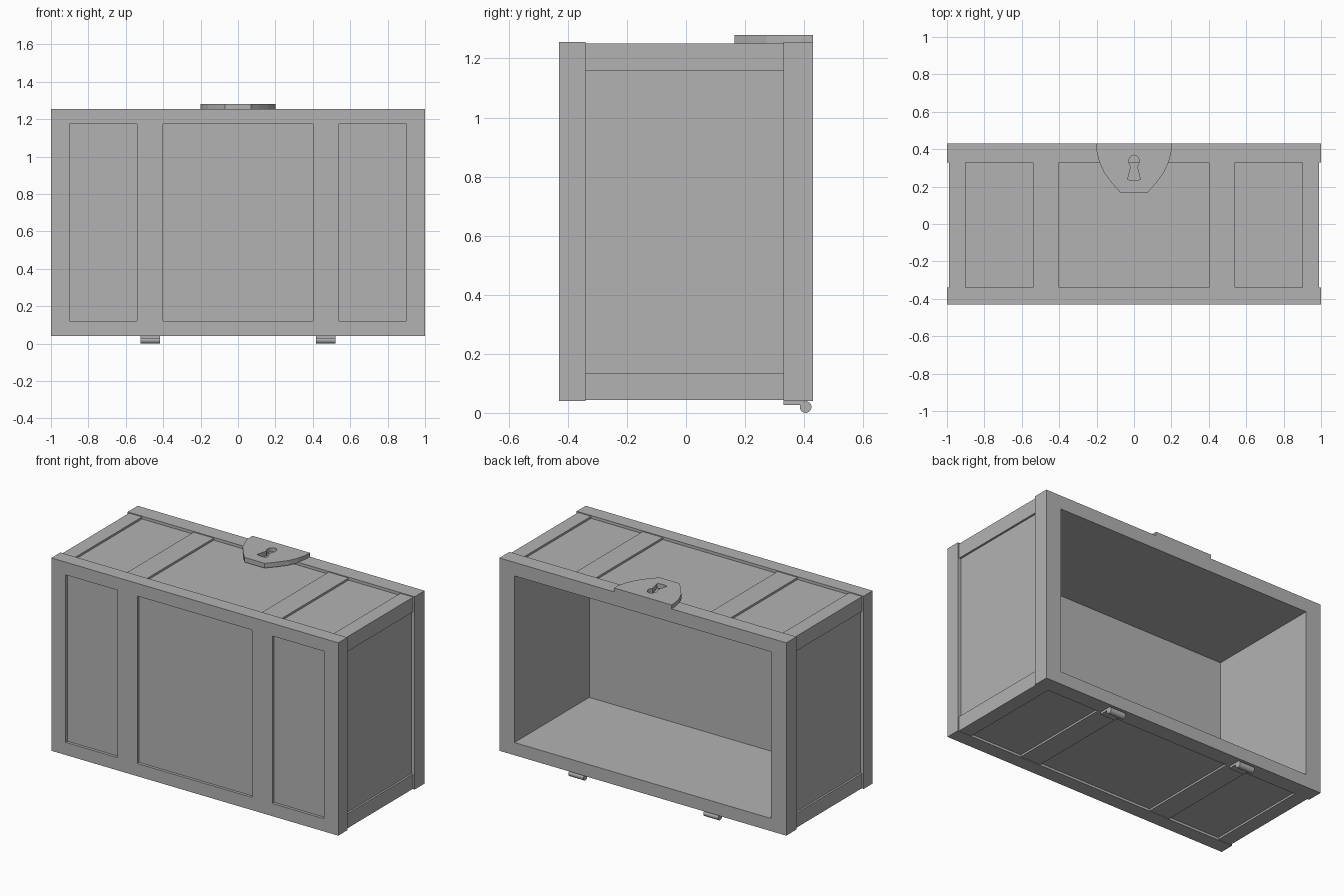
import bpy
import bmesh
from math import pi, sin, cos

cube = bpy.data.objects.get("Cube")
if cube:
    bpy.data.objects.remove(cube, do_unlink=True)

COLOUR = (0.45, 0.45, 0.45, 1.0)
grey = bpy.data.materials.new("plain_grey")
grey.use_nodes = True
grey.diffuse_color = COLOUR
grey.node_tree.nodes["Principled BSDF"].inputs["Base Color"].default_value = COLOUR


def box(name, x0, x1, y0, y1, z0, z1):
    """Axis-aligned block between two corners."""
    bm = bmesh.new()
    bmesh.ops.create_cube(bm, size=1)
    for v in bm.verts:
        v.co.x = x1 if v.co.x > 0 else x0
        v.co.y = y1 if v.co.y > 0 else y0
        v.co.z = z1 if v.co.z > 0 else z0
    mesh = bpy.data.meshes.new(name)
    bm.to_mesh(mesh)
    bm.free()
    mesh.materials.append(grey)
    obj = bpy.data.objects.new(name, mesh)
    bpy.context.collection.objects.link(obj)
    return obj


def rect(x0, x1, z0, z1):
    return [(x0, z0), (x1, z0), (x1, z1), (x0, z1)]


def plate(name, outlines, low, high, upright=True):
    """Extruded outline with holes, spanning low..high along y (or z if flat)."""
    curve = bpy.data.curves.new(name, "CURVE")
    curve.dimensions = "2D"
    curve.fill_mode = "BOTH"
    curve.extrude = (high - low) / 2
    for pts in outlines:
        spline = curve.splines.new("POLY")
        spline.points.add(len(pts) - 1)
        for p, (u, v) in zip(spline.points, pts):
            p.co = (u, v, 0, 1)
        spline.use_cyclic_u = True
    temp = bpy.data.objects.new(name + "_outline", curve)
    bpy.context.collection.objects.link(temp)
    bpy.context.view_layer.update()
    graph = bpy.context.evaluated_depsgraph_get()
    mesh = bpy.data.meshes.new_from_object(temp.evaluated_get(graph))
    bpy.data.objects.remove(temp, do_unlink=True)
    # Weld the caps to the walls
    bm = bmesh.new()
    bm.from_mesh(mesh)
    bmesh.ops.remove_doubles(bm, verts=bm.verts, dist=0.0001)
    bmesh.ops.recalc_face_normals(bm, faces=bm.faces)
    for f in bm.faces:
        f.smooth = False
    bm.to_mesh(mesh)
    bm.free()
    mesh.name = name
    mesh.materials.clear()
    mesh.materials.append(grey)
    obj = bpy.data.objects.new(name, mesh)
    bpy.context.collection.objects.link(obj)
    mid = (low + high) / 2
    if upright:
        obj.rotation_euler.x = pi / 2
        obj.location.y = mid
    else:
        obj.location.z = mid
    return obj


BOTTOM, TOP = 0.04, 1.255
outer = rect(-1, 1, BOTTOM, TOP)

# Front frame with three openings, and the recessed board behind it
windows = [rect(a, b, 0.12, 1.175) for a, b in ((-0.9, -0.54), (-0.4, 0.4), (0.54, 0.9))]
plate("front_frame", [outer] + windows, -0.43, -0.34)
box("front_board", -0.95, 0.95, -0.412, -0.315, 0.08, 1.21)

# Open back rim
plate("back_rim", [outer, rect(-0.895, 0.895, 0.12, 1.17)], 0.33, 0.43)

# Hollow body joining the front to the rim
plate("body_shell", [rect(-0.978, 0.978, 0.055, 1.237), rect(-0.895, 0.895, 0.12, 1.17)],
      -0.34, 0.33)

# Straps and corner rails along the top and bottom
for level, z0, z1, rail0, rail1 in (("top", 1.2, 1.25, 1.157, 1.25),
                                    ("bottom", 0.043, 0.09, 0.043, 0.135)):
    for side, s in (("left", 1), ("right", -1)):
        x0, x1 = sorted((s * 0.4, s * 0.54))
        box(f"{level}_{side}_strap", x0, x1, -0.34, 0.33, z0, z1)
        x0, x1 = sorted((s * 0.9, s * 0.99))
        box(f"{level}_{side}_corner_rail", x0, x1, -0.34, 0.33, rail0, rail1)

# Lock plate with a keyhole
half = [(0.2, 0.43), (0.2, 0.39), (0.187, 0.335), (0.16, 0.275), (0.115, 0.215), (0.07, 0.165)]
shield = half + [(-x, y) for x, y in reversed(half)]
angles = [pi * (-0.3 + 1.6 * i / 12) for i in range(13)]
keyhole = [(0.028 * cos(a), 0.335 + 0.033 * sin(a)) for a in angles]
keyhole += [(-0.034, 0.238), (0, 0.231), (0.034, 0.238)]
plate("lock_plate", [shield, keyhole], TOP - 0.005, 1.28, upright=False)

# Hinges under the rim: a leaf and a round barrel each
for side, s in (("left", 1), ("right", -1)):
    x = s * 0.47
    box(f"{side}_hinge_leaf", x - 0.052, x + 0.052, 0.33, 0.4, 0.026, BOTTOM)
    bpy.ops.mesh.primitive_cylinder_add(vertices=16, radius=0.02, depth=0.104,
                                        location=(x, 0.405, 0.02), rotation=(0, pi / 2, 0))
    barrel = bpy.context.object
    barrel.name = f"{side}_hinge_barrel"
    barrel.data.materials.append(grey)
    bpy.ops.object.shade_smooth_by_angle()
